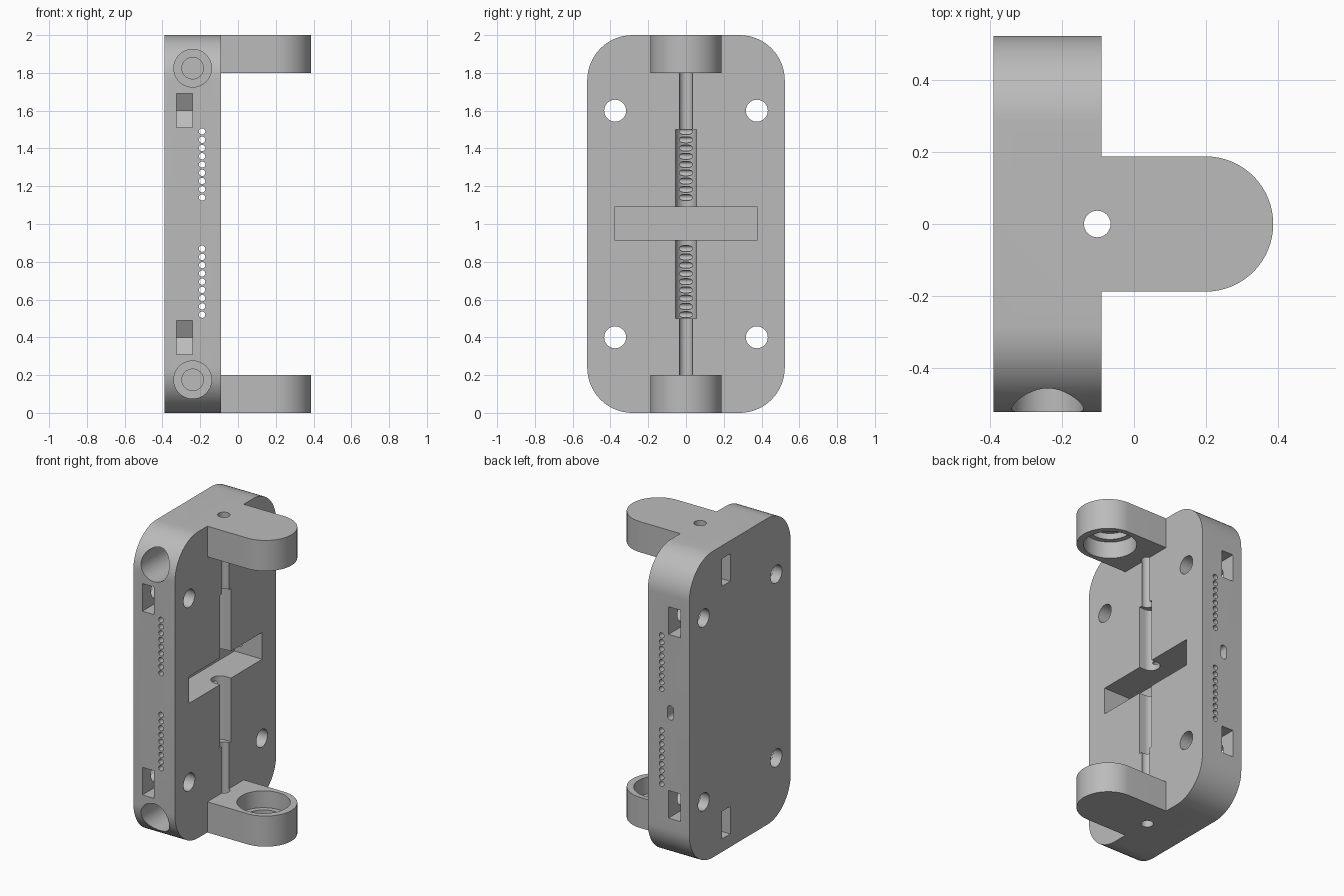
import bpy, bmesh
from math import sin, cos, pi, radians

start_cube = bpy.data.objects.get("Cube")
if start_cube:
    bpy.data.objects.remove(start_cube, do_unlink=True)

grey = bpy.data.materials.new("plain grey")
grey.use_nodes = True
grey.diffuse_color = (0.5, 0.5, 0.5, 1)
grey.node_tree.nodes["Principled BSDF"].inputs["Base Color"].default_value = grey.diffuse_color


def arc(cx, cy, r, start, end, steps):
    angles = [radians(start + (end - start) * i / steps) for i in range(steps + 1)]
    return [(cx + r * cos(a), cy + r * sin(a)) for a in angles]


def circle(cx, cy, r, sides=40):
    return arc(cx, cy, r, 0, 360, sides)[:-1]


def rect(x0, x1, y0, y1):
    return [(x0, y0), (x1, y0), (x1, y1), (x0, y1)]


def prism(name, profile, axis, low, high):
    """Extrude a flat profile along an axis from low to high."""
    place = {"X": lambda a, b, t: (t, a, b),
             "Y": lambda a, b, t: (a, t, b),
             "Z": lambda a, b, t: (a, b, t)}[axis]
    bm = bmesh.new()
    ends = [[bm.verts.new(place(a, b, t)) for a, b in profile] for t in (low, high)]
    bm.faces.new(ends[0])
    bm.faces.new(ends[1])
    n = len(profile)
    for i in range(n):
        j = (i + 1) % n
        bm.faces.new((ends[0][i], ends[0][j], ends[1][j], ends[1][i]))
    bmesh.ops.recalc_face_normals(bm, faces=bm.faces)
    mesh = bpy.data.meshes.new(name)
    bm.to_mesh(mesh)
    bm.free()
    mesh.materials.append(grey)
    obj = bpy.data.objects.new(name, mesh)
    bpy.context.collection.objects.link(obj)
    return obj


def combine(target, tool, operation):
    mod = target.modifiers.new(tool.name, "BOOLEAN")
    mod.operation, mod.solver, mod.object = operation, "EXACT", tool
    bpy.context.view_layer.objects.active = target
    bpy.ops.object.modifier_apply(modifier=mod.name)
    bpy.data.objects.remove(tool, do_unlink=True)


def cut(name, profile, axis, low, high):
    combine(body, prism(name, profile, axis, low, high), "DIFFERENCE")


# Rounded back plate
BACK, FACE, SIDE, R = -0.39, -0.09, 0.523, 0.24
outline = []
for k, (sy, z) in enumerate([(1, 2 - R), (-1, 2 - R), (-1, R), (1, R)]):
    outline += arc(sy * (SIDE - R), z, R, 90 * k, 90 * k + 90, 16)
body = prism("bracket_body", outline, "X", BACK, FACE)

# Arms with rounded tips, each with a stepped bearing seat on the inner side
arm = [(-0.2, 0.188), (-0.2, -0.188)] + arc(0.199, 0, 0.188, -90, 90, 32)
for low, high in ((0, 0.2), (1.8, 2)):
    combine(body, prism("arm", arm, "Z", low, high), "UNION")
for mouth, inward in ((0.2, -1), (1.8, 1)):
    for r, depth in ((0.158, 0.11), (0.125, 0.15)):
        ends = sorted((mouth - inward * 0.05, mouth + inward * depth))
        cut("bearing_seat", circle(0.185, 0, r, 48), "Z", *ends)

# Rod channel along the plate, widened in the middle
cut("rod_hole", circle(-0.102, 0, 0.037, 32), "Z", -0.1, 2.1)
channel = [(0, 0.055)] + arc(-0.13, 0, 0.055, 90, 270, 20) + [(0, -0.055)]
cut("wide_channel", channel, "Z", 0.5, 1.5)

# Cross slot with a small oval port to the back side
cut("cross_slot", rect(-0.378, 0.378, 0.915, 1.09), "X", -0.29, 0)
port = arc(-0.254, 1.025, 0.022, 0, 180, 12) + arc(-0.254, 0.975, 0.022, 180, 360, 12)
cut("side_port", port, "Y", 0.3, 0.6)

# Mounting holes and their side nut pockets
for z in (0.4, 1.6):
    for s in (-1, 1):
        cut("mount_hole", circle(s * 0.375, z, 0.058), "X", -0.5, 0.1)
        pocket = [(s * 0.6, z - 0.09), (s * 0.323, z - 0.09), (s * 0.271, z),
                  (s * 0.323, z + 0.09), (s * 0.6, z + 0.09)]
        cut("side_nut_pocket", pocket, "X", -0.325, -0.24)

# Clamp screws: counterbore, shaft and rear nut pocket
for z in (0.175, 1.825):
    cut("counterbore", circle(-0.24, z, 0.1, 48), "Y", -0.6, -0.25)
    cut("screw_shaft", circle(-0.24, z, 0.057), "Y", -0.3, 0.25)
    pocket = [(-0.5, z - 0.09), (-0.188, z - 0.09), (-0.136, z),
              (-0.188, z + 0.09), (-0.5, z + 0.09)]
    cut("rear_nut_pocket", pocket, "Y", 0.1, 0.185)

# Rows of small pin holes
for first in (0.52, 1.14):
    for i in range(9):
        cut("pin_hole", circle(-0.19, first + i * 0.0437, 0.017, 16), "Y", -0.6, 0.6)

bpy.ops.object.select_all(action="DESELECT")
body.select_set(True)
bpy.context.view_layer.objects.active = body
bpy.ops.object.shade_smooth_by_angle(angle=radians(30))
